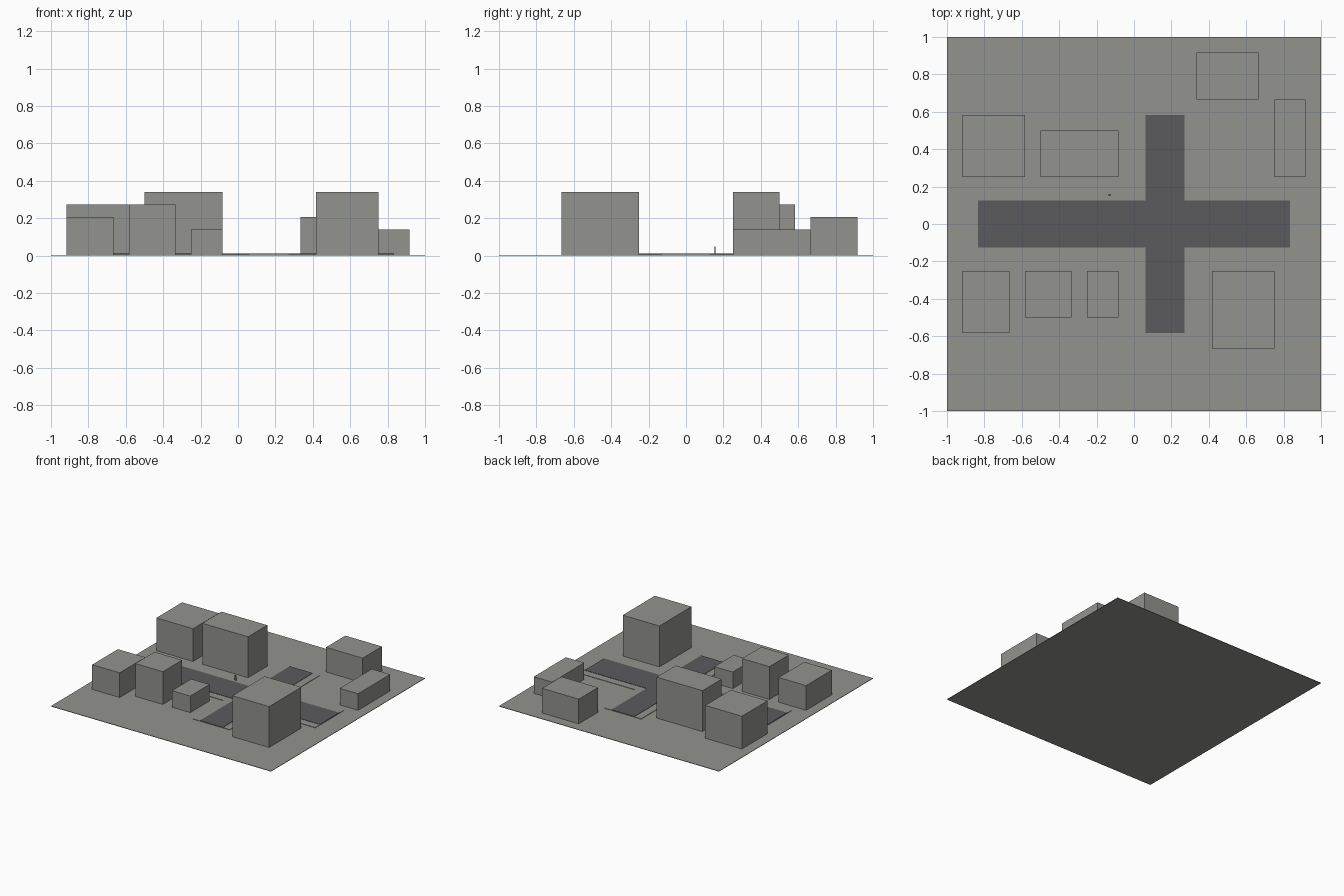
import bpy, bmesh

if "Cube" in bpy.data.objects:
    bpy.data.objects.remove(bpy.data.objects["Cube"])

U = 1 / 12            # planning grid unit
GROUND_TOP = 0.004
WALK_TOP = 0.0075
ROAD_TOP = 0.010


def material(name, rgb):
    m = bpy.data.materials.new(name)
    m.diffuse_color = (*rgb, 1)
    m.use_nodes = True
    m.node_tree.nodes["Principled BSDF"].inputs["Base Color"].default_value = m.diffuse_color
    return m


grey = material("concrete grey", (0.29, 0.29, 0.275))
asphalt = material("asphalt dark grey", (0.105, 0.105, 0.113))


def prism(name, outline, z0, z1, mat):
    """Extrude a flat outline from z0 up to z1."""
    bm = bmesh.new()
    face = bm.faces.new([bm.verts.new((x, y, z0)) for x, y in outline])
    new = bmesh.ops.extrude_face_region(bm, geom=[face])["geom"]
    top = [g for g in new if isinstance(g, bmesh.types.BMVert)]
    bmesh.ops.translate(bm, verts=top, vec=(0, 0, z1 - z0))
    bmesh.ops.recalc_face_normals(bm, faces=bm.faces)
    mesh = bpy.data.meshes.new(name)
    bm.to_mesh(mesh)
    bm.free()
    mesh.materials.append(mat)
    ob = bpy.data.objects.new(name, mesh)
    bpy.context.collection.objects.link(ob)
    return ob


def block(name, x0, x1, y0, y1, z0, z1, mat):
    return prism(name, [(x0, y0), (x1, y0), (x1, y1), (x0, y1)], z0, z1, mat)


def cross(half_x, half_y):
    """Outline of two crossing streets; half_x / half_y are street half widths."""
    cx, ex, ey = 2 * U, 10 * U, 7 * U
    l, r = cx - half_x, cx + half_x
    return [(-ex, -half_y), (l, -half_y), (l, -ey), (r, -ey), (r, -half_y),
            (ex, -half_y), (ex, half_y), (r, half_y), (r, ey), (l, ey),
            (l, half_y), (-ex, half_y)]


# Ground and streets
block("ground", -1, 1, -1, 1, 0, GROUND_TOP, grey)
prism("pavement", cross(2 * U, 2.25 * U), GROUND_TOP, WALK_TOP, grey)
prism("road", cross(1.25 * U, 1.5 * U), WALK_TOP, ROAD_TOP, asphalt)

# Buildings: x range, y range (grid units), number of storeys
buildings = [
    (-11, -7, 3, 7, 4), (-6, -1, 3, 6, 5),
    (4, 8, 8, 11, 3), (9, 11, 3, 8, 2),
    (-11, -8, -7, -3, 3), (-7, -4, -6, -3, 4),
    (-3, -1, -6, -3, 2), (5, 9, -8, -3, 5),
]
for i, (x0, x1, y0, y1, storeys) in enumerate(buildings, 1):
    block(f"building_{i}", x0 * U, x1 * U, y0 * U, y1 * U,
          GROUND_TOP, 0.0067 + storeys * 0.0667, grey)

# Small upright marker on the pavement
block("pavement_marker", -0.138, -0.122, 0.152, 0.157, WALK_TOP, 0.048, asphalt)
